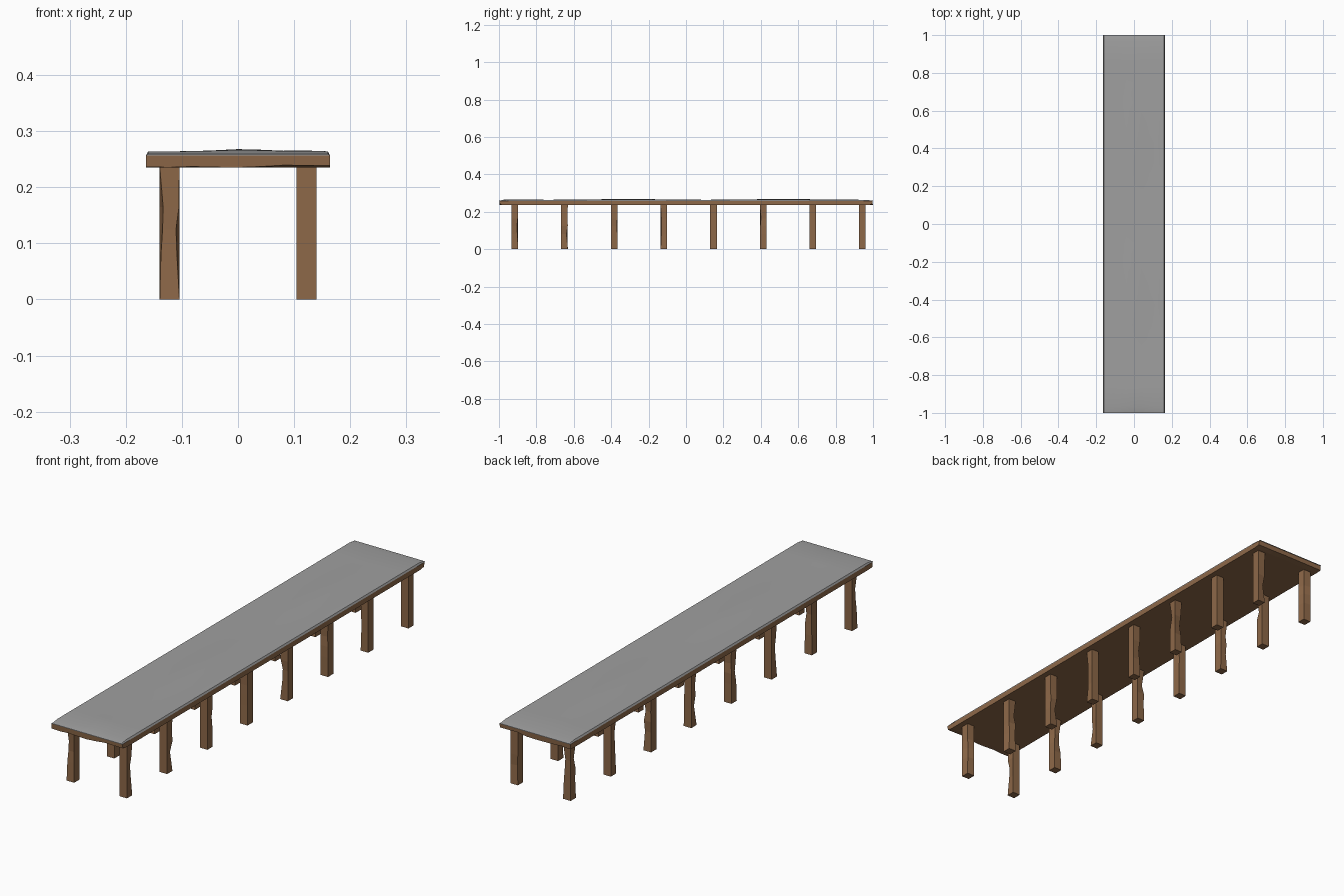
import bpy, bmesh, math, random

random.seed(4)
if "Cube" in bpy.data.objects:
    bpy.data.objects.remove(bpy.data.objects["Cube"], do_unlink=True)


def material(name, rgb):
    m = bpy.data.materials.new(name)
    m.use_nodes = True
    m.diffuse_color = (*rgb, 1)
    bsdf = m.node_tree.nodes["Principled BSDF"]
    bsdf.inputs["Base Color"].default_value = (*rgb, 1)
    bsdf.inputs["Roughness"].default_value = 0.9
    return m


WOOD = material("brown wood", (0.27, 0.14, 0.066))
STONE = material("grey paving", (0.35, 0.35, 0.35))


def loft(name, rings, mat, smooth=False):
    """Skin a list of equal closed rings and cap both ends."""
    bm = bmesh.new()
    loops = [[bm.verts.new(p) for p in ring] for ring in rings]
    n = len(loops[0])
    for a, b in zip(loops, loops[1:]):
        for i in range(n):
            j = (i + 1) % n
            bm.faces.new((a[i], a[j], b[j], b[i]))
    bm.faces.new(loops[0][::-1])
    bm.faces.new(loops[-1])
    bmesh.ops.recalc_face_normals(bm, faces=bm.faces)
    me = bpy.data.meshes.new(name)
    bm.to_mesh(me)
    bm.free()
    me.materials.append(mat)
    ob = bpy.data.objects.new(name, me)
    bpy.context.collection.objects.link(ob)
    if smooth:
        bpy.ops.object.select_all(action="DESELECT")
        ob.select_set(True)
        bpy.context.view_layer.objects.active = ob
        bpy.ops.object.shade_smooth_by_angle(angle=math.radians(25))
    return ob


HALF_W, UNDER, SEAM, TOP = 0.164, 0.235, 0.257, 0.264
ACROSS = [-1 + i / 4 for i in range(9)]

# Plank deck, with lightly worn lower edges at both ends
rings = []
for y in (-1, -0.97, 0.97, 1):
    end = abs(y) == 1
    low = []
    for u in ACROSS:
        wear = random.uniform(0, 0.008) if end else 0
        low.append((u * HALF_W, y - math.copysign(wear, y), UNDER + wear * 0.6))
    high = [(u * HALF_W, y * (0.998 if end else 1), SEAM) for u in reversed(ACROSS)]
    rings.append(low + high)
loft("deck_planks", rings, WOOD)


def swell(u, y):
    """Gentle unevenness of the walking surface."""
    ridge = math.exp(-((u - 0.05) / 0.35) ** 2) + 0.4 * math.exp(-((u - 0.7) / 0.15) ** 2)
    return 0.004 * ridge * math.sin(3.8 * (y + 0.72)) ** 2


# Paving layer with a chamfered rim
rings = []
for k in range(-10, 11):
    y = k / 10 if abs(k) == 10 else k * 0.107
    rim = abs(k) == 10
    low = [(u * HALF_W, y, SEAM) for u in ACROSS]
    high = []
    for u in reversed(ACROSS):
        z = SEAM + 0.002 if rim else TOP
        if not rim and abs(u) < 1:
            z += swell(u, y)
        high.append((u * (HALF_W - 0.004), y, z))
    rings.append(low + high)
loft("paving_top", rings, STONE, smooth=True)

# Two rows of square posts, some with hewn corners
LEG = 0.0175
CORNERS = ((-1, -1), (1, -1), (1, 1), (-1, 1))
for side, label in ((-1, "right"), (1, "left")):
    for i in range(8):
        cx, cy = side * 0.122, -0.915 + i * 0.2655
        worn = set(random.sample(range(4), random.choice((1, 2))))
        rings = []
        for z in (0, 0.08, 0.125, 0.165, UNDER + 0.002):
            ring = []
            for c, (sx, sy) in enumerate(CORNERS):
                cut = random.uniform(0, 0.007) if c in worn and 0 < z < UNDER else 0
                ring.append((cx + sx * (LEG - cut), cy + sy * (LEG - cut), z))
            rings.append(ring)
        loft(f"{label}_post_{i + 1}", rings, WOOD)
